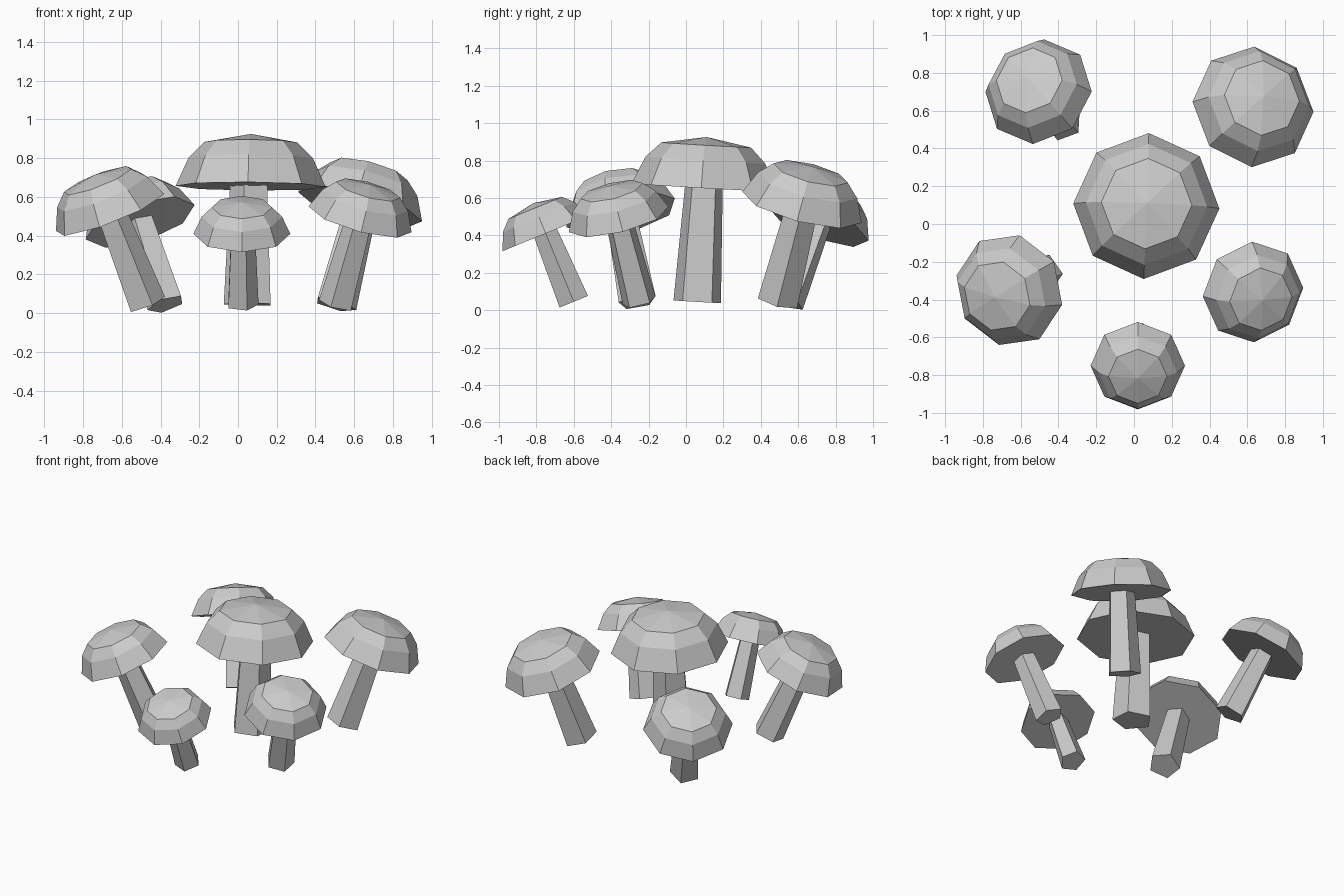
import bpy, bmesh
from math import cos, sin, radians, tau
from mathutils import Vector

cube = bpy.data.objects.get("Cube")
if cube:
    bpy.data.objects.remove(cube, do_unlink=True)

grey = bpy.data.materials.new("plain_grey")
grey.use_nodes = True
COLOUR = (0.6, 0.6, 0.6, 1)
grey.diffuse_color = COLOUR
grey.node_tree.nodes["Principled BSDF"].inputs["Base Color"].default_value = COLOUR


def lathe(name, profile, sides, spin, origin, axis):
    """Faceted solid from (radius, height) rings; a zero radius closes to a point."""
    bm = bmesh.new()
    rings = []
    for r, h in profile:
        if r == 0:
            rings.append([bm.verts.new((0, 0, h))] * sides)
            continue
        angles = [radians(spin) + tau * i / sides for i in range(sides)]
        rings.append([bm.verts.new((r * cos(a), r * sin(a), h)) for a in angles])
    for low, high in zip(rings, rings[1:]):
        for i in range(sides):
            j = (i + 1) % sides
            corners = [low[i], low[j], high[j], high[i]]
            bm.faces.new(list(dict.fromkeys(corners)))
    for ring in (rings[0], rings[-1]):
        if len(set(ring)) == sides:
            bm.faces.new(ring)
    bmesh.ops.recalc_face_normals(bm, faces=bm.faces)
    mesh = bpy.data.meshes.new(name)
    bm.to_mesh(mesh)
    bm.free()
    mesh.materials.append(grey)
    obj = bpy.data.objects.new(name, mesh)
    obj.location = origin
    obj.rotation_mode = 'QUATERNION'
    obj.rotation_quaternion = Vector((0, 0, 1)).rotation_difference(axis)
    bpy.context.collection.objects.link(obj)


# Cap profile in units of the cap radius: rim, shoulder, crown, tip
CAP = [(1, 0), (0.83, 0.38), (0.62, 0.59), (0, 0.7)]


def mushroom(name, foot, rim, radius, cap_spin, stem_spin):
    foot, rim = Vector(foot), Vector(rim)
    axis = rim - foot
    stem = [(0.345 * radius, 0), (0.27 * radius, axis.length + 0.1 * radius)]
    lathe(name + "_stem", stem, 5, stem_spin, foot, axis)
    cap = [(r * radius, h * radius) for r, h in CAP]
    lathe(name + "_cap", cap, 8, cap_spin, rim, axis)


# Upright middle mushroom and the ring leaning outwards around it
mushroom("middle", (0.06, 0.06, 0.045), (0.065, 0.095, 0.655), 0.387, -2, 36)
mushroom("front", (0.02, -0.60, 0.045), (0.02, -0.75, 0.41), 0.25, 0, 0)
mushroom("front_left", (0.51, -0.25, 0.045), (0.63, -0.36, 0.485), 0.275, 3, 36)
mushroom("front_right", (-0.475, -0.26, 0.047), (-0.66, -0.35, 0.52), 0.305, -13, 0)
mushroom("back_right", (-0.37, 0.535, 0.045), (-0.505, 0.70, 0.47), 0.295, -3, 36)
mushroom("back_left", (0.50, 0.49, 0.045), (0.63, 0.62, 0.55), 0.33, -3, 0)
